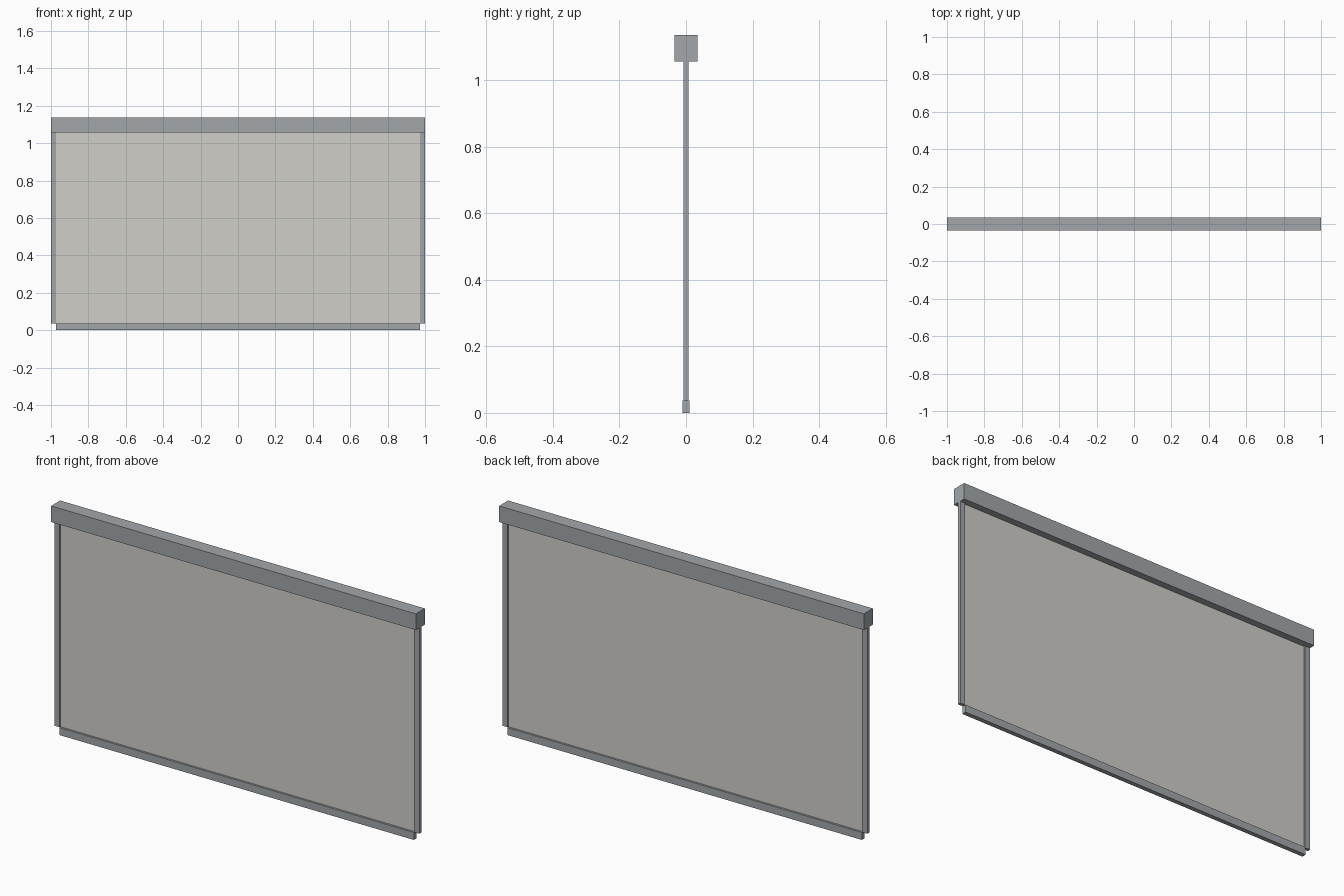
import bpy

if "Cube" in bpy.data.objects:
    bpy.data.objects.remove(bpy.data.objects["Cube"])


def material(name, color):
    m = bpy.data.materials.new(name)
    m.diffuse_color = (*color, 1)
    m.use_nodes = True
    m.node_tree.nodes["Principled BSDF"].inputs["Base Color"].default_value = m.diffuse_color
    return m


def box(name, x, y, z, mat):
    """Axis-aligned box from (min, max) ranges."""
    bpy.ops.mesh.primitive_cube_add(size=1, location=[(a + b) / 2 for a, b in (x, y, z)])
    ob = bpy.context.object
    ob.name = name
    ob.scale = [b - a for a, b in (x, y, z)]
    bpy.ops.object.transform_apply(location=False, rotation=False, scale=True)
    ob.data.materials.append(mat)
    return ob


metal = material("grey_metal", (0.36, 0.39, 0.41))
cloth = material("screen_cloth", (0.64, 0.62, 0.58))

TOP, HEAD, BAR = 1.137, 1.057, 0.037   # heights of the housing and bottom bar
INNER = 0.972                          # inner edge of the side guides

# Roller housing along the top
box("head_box", (-1, 1), (-0.035, 0.035), (HEAD, TOP), metal)

# Weighted bar along the bottom
box("bottom_bar", (-INNER, INNER), (-0.011, 0.011), (0, BAR), metal)

# Thin screen cloth between housing and bar
box("screen_fabric", (-INNER, INNER), (-0.001, 0.001), (BAR, HEAD), cloth)

# Side guides, mirrored left and right
guide = box("side_guides", (INNER, 1), (-0.008, 0.008), (BAR, HEAD), metal)
guide.data.transform(guide.matrix_world)
guide.location = (0, 0, 0)
guide.modifiers.new("mirror", 'MIRROR').use_axis[0] = True
